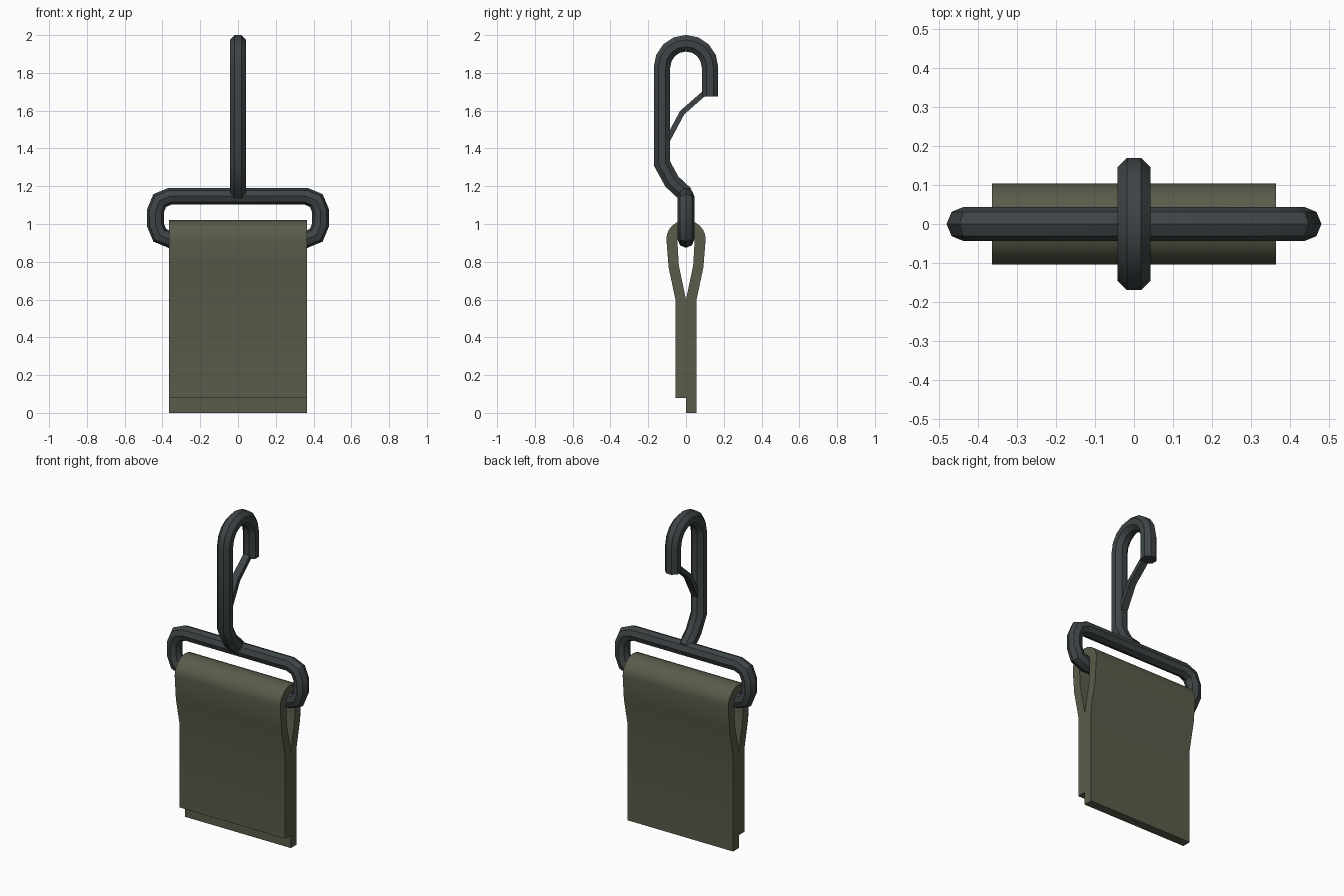
import bpy, bmesh, math
from mathutils import Vector

if "Cube" in bpy.data.objects:
    bpy.data.objects.remove(bpy.data.objects["Cube"])


def material(name, rgb):
    m = bpy.data.materials.new(name)
    m.diffuse_color = (*rgb, 1)
    m.use_nodes = True
    m.node_tree.nodes["Principled BSDF"].inputs["Base Color"].default_value = m.diffuse_color
    return m


STEEL = material("dark steel", (0.048, 0.058, 0.061))
OLIVE = material("olive webbing", (0.100, 0.107, 0.070))


def finish(name, bm, mat):
    bmesh.ops.recalc_face_normals(bm, faces=bm.faces)
    me = bpy.data.meshes.new(name)
    bm.to_mesh(me)
    bm.free()
    ob = bpy.data.objects.new(name, me)
    bpy.context.collection.objects.link(ob)
    me.materials.append(mat)
    bpy.ops.object.select_all(action='DESELECT')
    ob.select_set(True)
    bpy.context.view_layer.objects.active = ob
    bpy.ops.object.shade_smooth_by_angle(angle=math.radians(30))
    return ob


def tube(name, path, normal, section, mat, closed=False):
    """Sweep a section of (in-plane, along-normal) points along a planar path."""
    bm = bmesh.new()
    pts, nrm, n = [Vector(p) for p in path], Vector(normal), len(path)
    rings = []
    for i, p in enumerate(pts):
        a = (p - pts[i - 1]).normalized() if closed or i > 0 else None
        b = (pts[(i + 1) % n] - p).normalized() if closed or i < n - 1 else None
        a, b = a or b, b or a
        t = (a + b).normalized()
        side = t.cross(nrm) / max(t.dot(a), 0.5)   # mitre the corner
        rings.append([bm.verts.new(p + side * u + nrm * v) for u, v in section])
    k = len(section)
    for i in range(n if closed else n - 1):
        r, s = rings[i], rings[(i + 1) % n]
        for j in range(k):
            bm.faces.new((r[j], r[(j + 1) % k], s[(j + 1) % k], s[j]))
    if not closed:
        bm.faces.new(rings[0])
        bm.faces.new(rings[-1])
    return finish(name, bm, mat)


def octagon(r, phase):
    return [(r * math.cos(math.tau * (i + phase) / 8),
             r * math.sin(math.tau * (i + phase) / 8)) for i in range(8)]


def arc(cx, cz, rx, rz, start, end, steps):
    angles = [math.radians(start + (end - start) * i / steps) for i in range(steps + 1)]
    return [(cx + rx * math.cos(a), cz + rz * math.sin(a)) for a in angles]


# Rectangular ring with rounded corners
ring = []
for q, (sx, z) in enumerate([(1, 1.07), (-1, 1.07), (-1, 0.995), (1, 0.995)]):
    ring += [(x, 0, h) for x, h in arc(sx * 0.36, z, 0.077, 0.077, 90 * q, 90 * q + 90, 2)]
tube("ring", ring, (0, 1, 0), octagon(0.044, 0), STEEL, closed=True)

# Snap hook: bent foot, straight shank, round top and short nose
hook = [(0.0, 1.155), (-0.075, 1.225), (-0.127, 1.32)]
hook += arc(0, 1.83, 0.127, 0.127, 180, 0, 8) + [(0.127, 1.675)]
tube("hook", [(0, y, z) for y, z in hook], (1, 0, 0), octagon(0.0465, 0.5), STEEL)

# Spring gate closing the hook
gate = [(0, -0.10, 1.44), (0, -0.02, 1.59), (0, 0.10, 1.695)]
tube("gate", gate, (1, 0, 0),
     [(-0.014, -0.022), (0.014, -0.022), (0.014, 0.022), (-0.014, 0.022)], STEEL)

# Folded strap: outer and inner outlines of the loop, stitched into a band
half = [(0.056, 0.60), (0.092, 0.77), (0.103, 0.92)]
inner_half = [(0.0, 0.60), (0.038, 0.78), (0.046, 0.92)]


def outline(side, rx, rz):
    bow = arc(0, 0.92, rx, rz, 0, 180, 12)
    return side[:-1] + bow + [(-y, z) for y, z in reversed(side[:-1])]


outer = [(0.056, 0.0)] + outline(half, 0.104, 0.10) + [(-0.056, 0.08)]
inner = [(0.0, 0.0)] + outline(inner_half, 0.046, 0.05) + [(0.0, 0.08)]
bm = bmesh.new()
W = 0.364
rows = [[bm.verts.new((x, y, z)) for x, (y, z) in
         ((-W, o), (W, o), (W, i), (-W, i))] for o, i in zip(outer, inner)]
for r, s in zip(rows, rows[1:]):
    for j in range(4):
        bm.faces.new((r[j], r[(j + 1) % 4], s[(j + 1) % 4], s[j]))
bm.faces.new(rows[0])
bm.faces.new(rows[-1])
finish("strap", bm, OLIVE)
